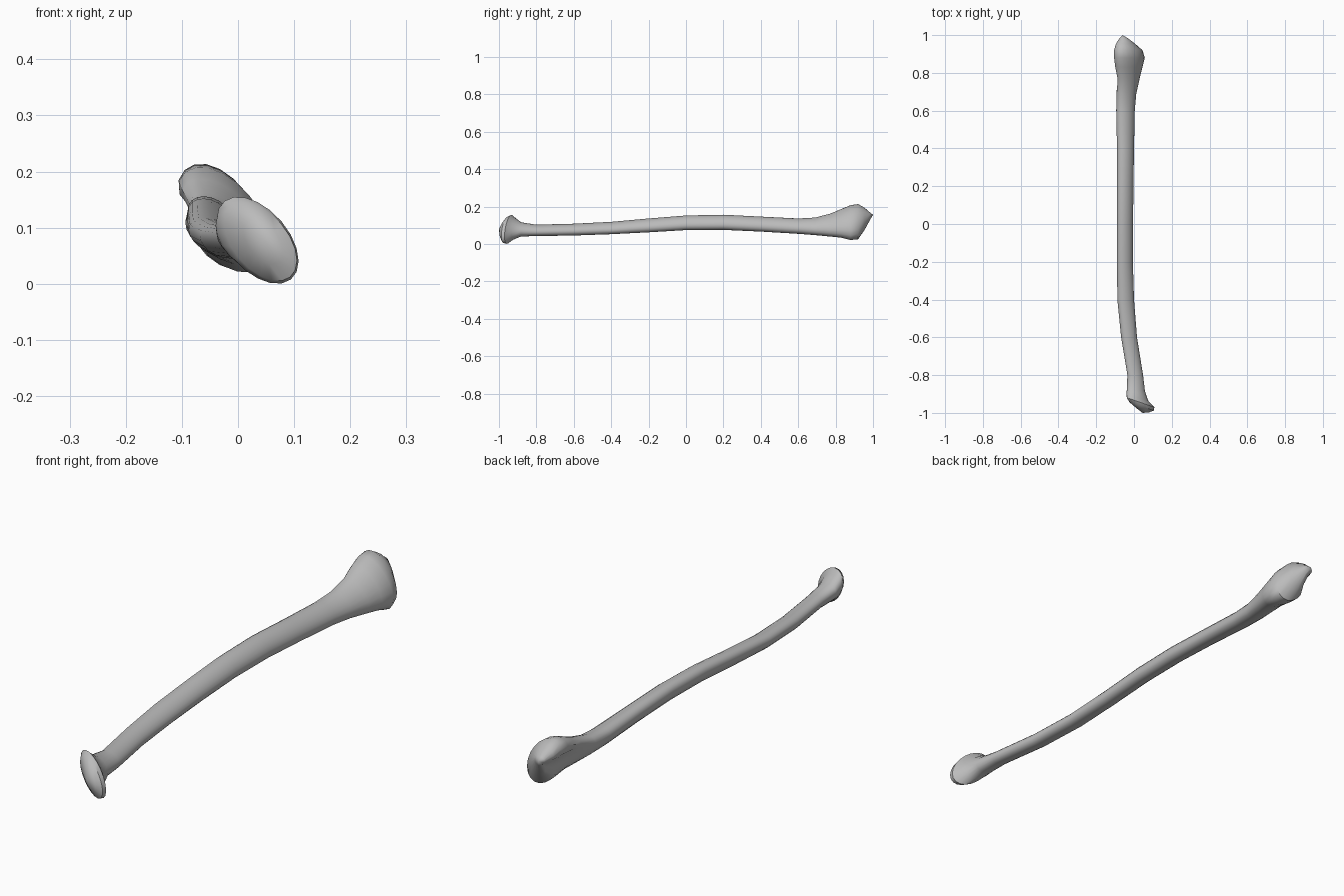
import bpy, bmesh, math

cube = bpy.data.objects.get("Cube")
if cube:
    bpy.data.objects.remove(cube)

SIDES = 20

# Cross-sections along the shaft: y, x min, x max, z min, z max, skew
SECTIONS = [
    (-.985, .01, .08, .035, .115, -.5),
    (-.965, -.025, .105, .005, .145, -.5),
    (-.945, -.038, .108, 0, .155, -.5),
    (-.92, -.04, .075, .022, .14, -.4),
    (-.88, -.038, .058, .04, .115, -.3),
    (-.8, -.035, .048, .042, .103, -.3),
    (-.6, -.068, .016, .045, .108, -.3),
    (-.4, -.088, 0, .052, .118, -.35),
    (-.2, -.09, -.006, .062, .136, -.35),
    (0, -.09, -.005, .074, .152, -.35),
    (.2, -.09, -.003, .075, .156, -.35),
    (.4, -.09, 0, .066, .146, -.35),
    (.6, -.094, .004, .054, .136, -.35),
    (.69, -.095, .012, .047, .141, -.4),
    (.77, -.098, .03, .039, .162, -.45),
    (.83, -.105, .045, .033, .187, -.5),
    (.88, -.11, .057, .02, .208, -.5),
    (.92, -.11, .045, .024, .214, -.45),
    (.955, -.1, .005, .075, .193, -.3),
    (.985, -.08, -.035, .13, .168, 0),
]


def ramp(value, low, high):
    return max(0, min(1, (value - low) / (high - low)))


def ring(bm, y, x0, x1, z0, z1, skew):
    """Skewed oval that fills its box, hollowed at the joint end."""
    cx, cz, rx, rz = (x0 + x1) / 2, (z0 + z1) / 2, (x1 - x0) / 2, (z1 - z0) / 2
    slant = -.35 * ramp(-y, .86, .94)
    notch = .035 * ramp(y, .68, .9) * ramp(-y, -1, -.95)
    verts = []
    for i in range(SIDES):
        t = math.tau * i / SIDES
        x, z = cx + rx * math.cos(t), cz + rz * math.sin(t + skew)
        if x < cx:
            x += notch * math.exp(-((z - .12) / .03) ** 2)
        verts.append(bm.verts.new((x, max(-1, y + slant * (x - cx)), z)))
    return verts


def cap(bm, verts, tip):
    point = bm.verts.new(tip)
    for a, b in zip(verts, verts[1:] + verts[:1]):
        bm.faces.new((a, b, point))


bone = bpy.data.materials.new("bone_grey")
bone.use_nodes = True
colour = (.5, .5, .5, 1)
bone.diffuse_color = colour
bone.node_tree.nodes["Principled BSDF"].inputs["Base Color"].default_value = colour

# Shaft with both flared ends as one skin
bm = bmesh.new()
rings = [ring(bm, *section) for section in SECTIONS]
for lower, upper in zip(rings, rings[1:]):
    for i in range(SIDES):
        j = (i + 1) % SIDES
        bm.faces.new((lower[i], lower[j], upper[j], upper[i]))
cap(bm, rings[0], (.045, -1, .08))
cap(bm, rings[-1], (-.06, 1, .155))
bmesh.ops.recalc_face_normals(bm, faces=bm.faces)

mesh = bpy.data.meshes.new("long_bone")
bm.to_mesh(mesh)
bm.free()
mesh.materials.append(bone)
shaft = bpy.data.objects.new("long_bone", mesh)
bpy.context.collection.objects.link(shaft)
bpy.context.view_layer.objects.active = shaft
shaft.select_set(True)
bpy.ops.object.shade_smooth_by_angle(angle=math.radians(40))
